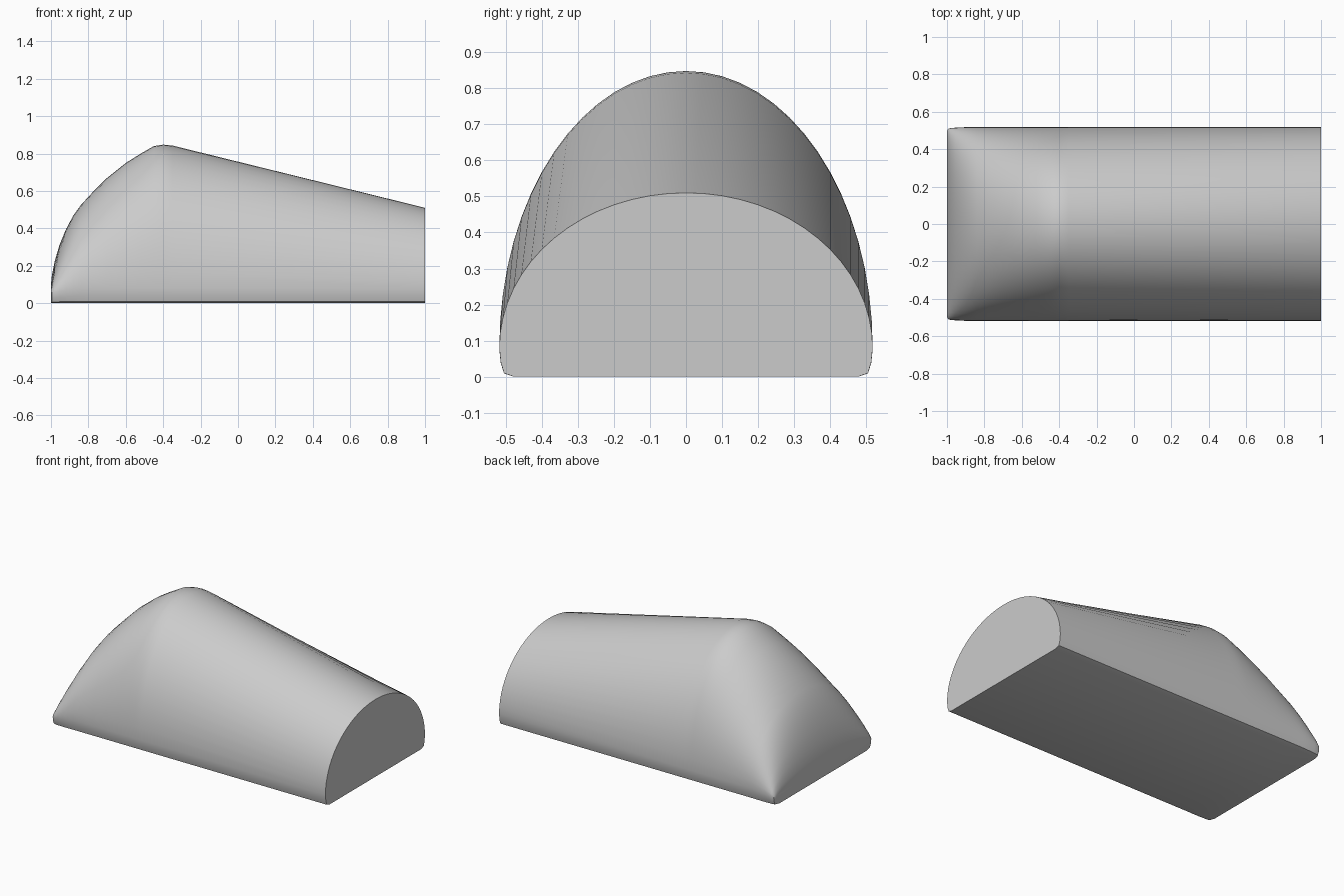
import bpy
import bmesh
import math

cube = bpy.data.objects.get("Cube")
if cube:
    bpy.data.objects.remove(cube, do_unlink=True)

grey = bpy.data.materials.new("light grey")
grey.use_nodes = True
grey.diffuse_color = (0.6, 0.6, 0.6, 1)
grey.node_tree.nodes["Principled BSDF"].inputs["Base Color"].default_value = (0.6, 0.6, 0.6, 1)

# Stations along the length: x, crown height, half width, shoulder height
STATIONS = [
    (-1.0, 0.10, 0.495, 0.05), (-0.995, 0.15, 0.508, 0.055),
    (-0.98, 0.225, 0.513, 0.06), (-0.955, 0.31, 0.515, 0.065),
    (-0.92, 0.395, 0.517, 0.07), (-0.88, 0.47, 0.518, 0.075),
    (-0.84, 0.525, 0.518, 0.08), (-0.78, 0.59, 0.518, 0.08),
    (-0.70, 0.67, 0.518, 0.08), (-0.60, 0.75, 0.518, 0.08),
    (-0.52, 0.80, 0.518, 0.08), (-0.45, 0.84, 0.518, 0.08),
    (-0.40, 0.848, 0.518, 0.08), (-0.35, 0.843, 0.518, 0.08),
    (1.0, 0.51, 0.518, 0.08),
]
ARCH_STEPS = 32


def section(x, crown, half, shoulder):
    """Elliptical arch over a flat base with small rounded lower corners."""
    points = []
    for i in range(ARCH_STEPS + 1):
        a = math.pi * i / ARCH_STEPS
        points.append((x, half * math.cos(a),
                       shoulder + (crown - shoulder) * math.sin(a)))
    foot = [(0.004, 0.5), (0.013, 0.12), (0.04, 0)]
    points += [(x, inset - half, shoulder * k) for inset, k in foot]
    points += [(x, half - inset, shoulder * k) for inset, k in reversed(foot)]
    return points


# Domed nose and tapering arched body, lofted as one shell
bm = bmesh.new()
rings = [[bm.verts.new(p) for p in section(*s)] for s in STATIONS]
count = len(rings[0])
for near, far in zip(rings, rings[1:]):
    for i in range(count):
        j = (i + 1) % count
        bm.faces.new((near[i], near[j], far[j], far[i]))
bm.faces.new(rings[0])
bm.faces.new(rings[-1])
bmesh.ops.recalc_face_normals(bm, faces=bm.faces)

mesh = bpy.data.meshes.new("arched_shell")
bm.to_mesh(mesh)
bm.free()
mesh.materials.append(grey)
shell = bpy.data.objects.new("arched_shell", mesh)
bpy.context.collection.objects.link(shell)

# Smooth curves with crisp end and base edges
bpy.ops.object.select_all(action='DESELECT')
shell.select_set(True)
bpy.context.view_layer.objects.active = shell
bpy.ops.object.shade_smooth_by_angle(angle=math.radians(40))
